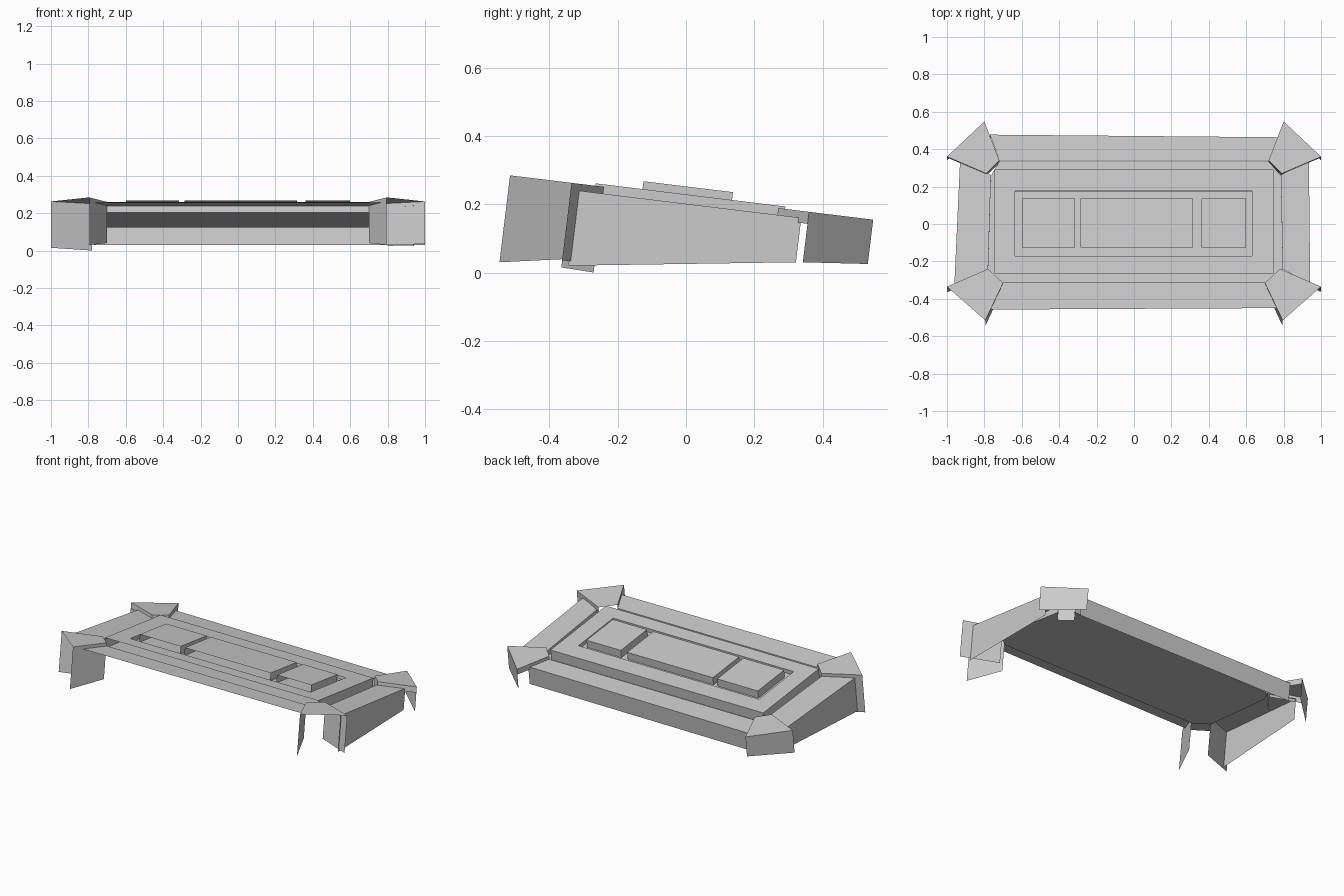
import bpy, bmesh

if "Cube" in bpy.data.objects:
    bpy.data.objects.remove(bpy.data.objects["Cube"])

SLOPE, MID = 0.122, 0.2215        # tilted reference plane


def level(x, y, off):
    """Point at an offset square to the tilted plane."""
    return (x, y + SLOPE * off, MID - SLOPE * y + off)


def to_base(x, y, z):
    """Point of the plane pushed down to height z."""
    return level(x, y, z - (MID - SLOPE * y))


def make(name, quads):
    bm = bmesh.new()
    for q in quads:
        bm.faces.new([bm.verts.new(p) for p in q])
    bmesh.ops.remove_doubles(bm, verts=bm.verts, dist=0.0005)
    me = bpy.data.meshes.new(name)
    bm.to_mesh(me)
    bm.free()
    ob = bpy.data.objects.new(name, me)
    bpy.context.collection.objects.link(ob)
    return ob


def flat(pts, off):
    return [level(x, y, off) for x, y in pts]


def wall(a, b, top, bottom):
    return [level(*a, top), level(*b, top), level(*b, bottom), level(*a, bottom)]


def skirt(a, b, top, za, zb):
    return [level(*a, top), level(*b, top), to_base(*b, zb), to_base(*a, za)]


def rect(x0, x1, y0, y1):
    return [(x0, y0), (x1, y0), (x1, y1), (x0, y1)]


def ring(outer, inner, off):
    n = len(outer)
    return [flat([outer[i], outer[(i + 1) % n], inner[(i + 1) % n], inner[i]], off)
            for i in range(n)]


def three_walls(r, top, bottom):
    """Right, back and left walls; front sides stay open."""
    return [wall(r[i], r[(i + 1) % 4], top, bottom) for i in (1, 2, 3)]


RIM, FLOOR, PLATE, RECESS, BLOCK = -0.02, -0.057, 0.007, -0.018, 0.03

# Sloping rim: top strip, inner wall and outer skirt for each side
sides = {
    "front": [(-0.77, -0.455), (0.77, -0.447), (0.70, -0.31), (-0.70, -0.31)],
    "back": [(0.78, 0.466), (-0.77, 0.48), (-0.72, 0.342), (0.72, 0.342)],
    "right": [(0.942, -0.315), (0.935, 0.34), (0.785, 0.265), (0.795, -0.24)],
    "left": [(-0.93, 0.34), (-0.96, -0.315), (-0.78, -0.24), (-0.765, 0.265)],
}
for name, p in sides.items():
    quads = [flat(p, RIM)]
    if name != "back":
        quads.append(wall(p[2], p[3], RIM, FLOOR))
    if name != "front":
        zs = {"back": (0.03, 0.03), "right": (0.02, 0.03), "left": (0.03, 0.02)}[name]
        quads.append(skirt(p[0], p[1], RIM, *zs))
    make(name + "_rim", quads)

# Full tray floor, and raised centre plate with its recess
tray = [(-0.70, -0.31), (0.70, -0.31), (0.795, -0.24), (0.785, 0.265),
        (0.72, 0.342), (-0.72, 0.342), (-0.765, 0.265), (-0.78, -0.24)]
make("tray_floor", [flat(tray, FLOOR)])
plate = rect(-0.745, 0.745, -0.265, 0.29)
recess = rect(-0.635, 0.63, -0.172, 0.175)
make("centre_plate", ring(plate, recess, PLATE) + three_walls(plate, PLATE, FLOOR))
make("recess_floor", [flat(recess, RECESS)] +
     [wall(recess[i], recess[(i + 1) % 4], PLATE, RECESS) for i in (0, 1, 3)])

# Three raised blocks
for i, (x0, x1) in enumerate([(-0.60, -0.315), (-0.285, 0.315), (0.36, 0.60)]):
    r = rect(x0, x1, -0.128, 0.134)
    make("block_%d" % (i + 1), [flat(r, BLOCK)] + three_walls(r, BLOCK, RECESS))

# Corner caps: kite top with hanging flaps
for sx in (-1, 1):
    side = "left" if sx < 0 else "right"
    a, b, c, d = [(sx * x, y) for x, y in
                  ((0.72, 0.34), (0.80, 0.548), (1.0, 0.36), (0.79, 0.27))]
    make("back_%s_corner" % side, [
        flat([a, b, c, d], 0),
        skirt(b, c, 0, 0.025, 0.03),
        wall(a, b, 0, -0.035),
        wall(c, d, 0, -0.035),
        wall(d, a, 0, -0.11)])
    a, b, c, d = [(sx * x, y) for x, y in
                  ((0.70, -0.315), (0.795, -0.515), (1.0, -0.335), (0.78, -0.24))]
    low = (0.015, 0.0) if sx < 0 else (0.035, 0.03)
    make("front_%s_corner" % side, [
        flat([a, b, c, d], 0),
        skirt(a, b, 0, 0.04, 0.03),
        skirt(c, d, 0, *low)])
